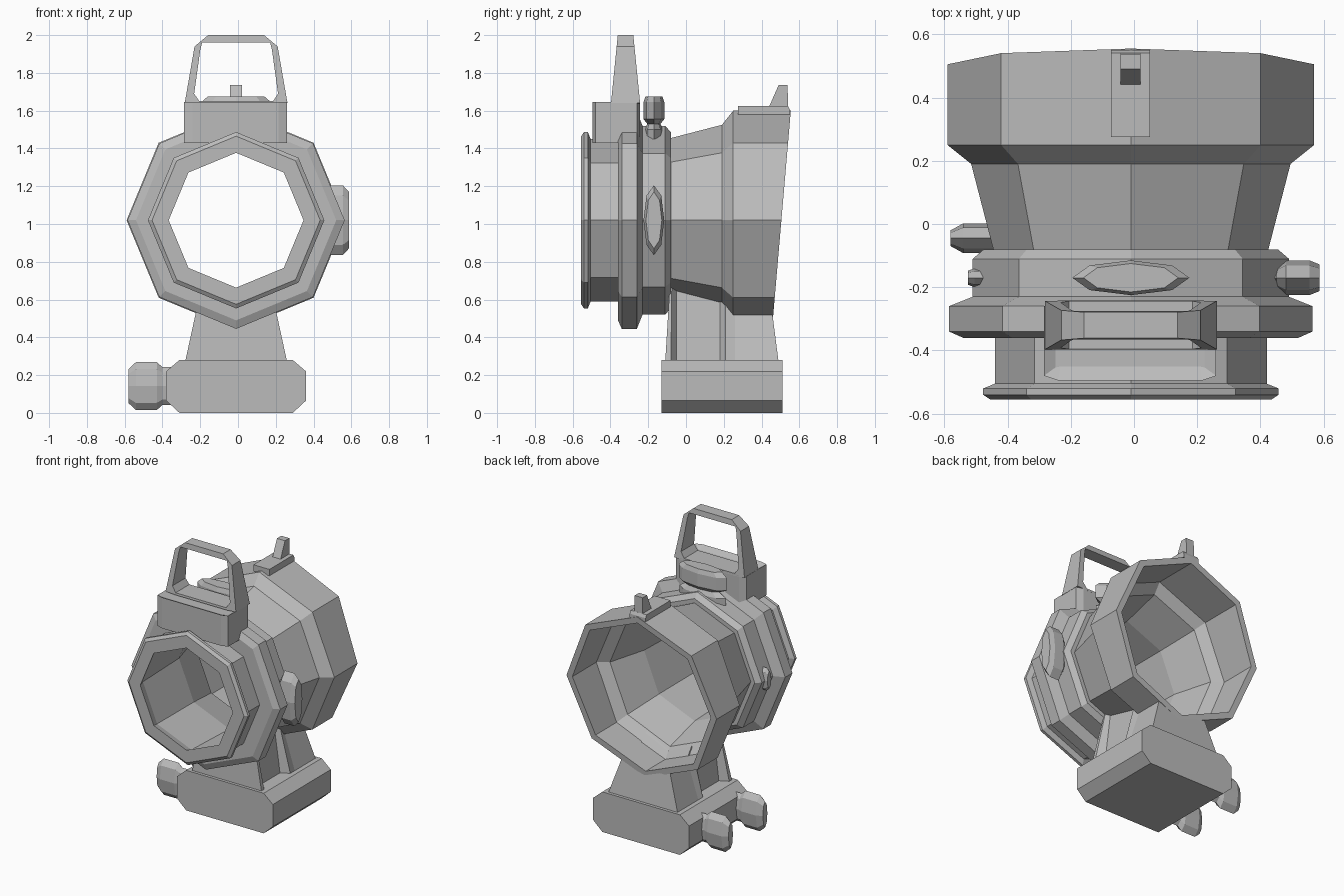
import bpy, bmesh
from math import cos, sin, pi

if "Cube" in bpy.data.objects:
    bpy.data.objects.remove(bpy.data.objects["Cube"], do_unlink=True)

GREY = (0.5, 0.5, 0.5, 1.0)
mat = bpy.data.materials.new("plain grey")
mat.use_nodes = True
mat.diffuse_color = GREY
bsdf = mat.node_tree.nodes["Principled BSDF"]
bsdf.inputs["Base Color"].default_value = GREY
bsdf.inputs["Roughness"].default_value = 0.8

CX, CZ = -0.01, 1.02      # optical axis
TURRET_Y = -0.17


def loft(name, rings, loop=False, edit=None):
    """Skin equal-sized rings; cap the ends or close into a loop."""
    bm = bmesh.new()
    rows = [[bm.verts.new(p) for p in ring] for ring in rings]
    n = len(rows[0])
    pairs = list(zip(rows, rows[1:]))
    if loop:
        pairs.append((rows[-1], rows[0]))
    for a, b in pairs:
        for i in range(n):
            j = (i + 1) % n
            bm.faces.new((a[i], a[j], b[j], b[i]))
    if not loop:
        bm.faces.new(rows[0])
        bm.faces.new(rows[-1])
    bmesh.ops.recalc_face_normals(bm, faces=bm.faces)
    if edit:
        edit(bm)
    mesh = bpy.data.meshes.new(name)
    bm.to_mesh(mesh)
    bm.free()
    mesh.materials.append(mat)
    obj = bpy.data.objects.new(name, mesh)
    bpy.context.collection.objects.link(obj)
    return obj


def extrude_y(name, outline, y0, y1):
    return loft(name, [[(x, y, z) for x, z in outline] for y in (y0, y1)])


def knob(name, centre, axis, steps):
    """Flattened eight-sided knob; steps are (position, y radius, long radius)."""
    rings = []
    for pos, ry, rl in steps:
        ring = []
        for k in range(8):
            p = list(centre)
            p[axis] = pos
            p[1] += ry * cos(k * pi / 4)
            p[2 - axis] += rl * sin(k * pi / 4)
            ring.append(p)
        rings.append(ring)
    return loft(name, rings)


def octagon(y, r, slant=0.0):
    ring = []
    for k in range(8):
        dx, dz = r * cos(k * pi / 4), r * sin(k * pi / 4)
        ring.append((CX + dx, y + slant * dz, CZ + dz))
    return ring


# Hollow barrel: outer wall front to back, then inner wall back to front
SLANT = 0.086
outer = [(-0.555, 0.445), (-0.54, 0.467), (-0.52, 0.467), (-0.505, 0.43),
         (-0.36, 0.43), (-0.36, 0.53), (-0.34, 0.575), (-0.26, 0.575),
         (-0.23, 0.5), (-0.11, 0.5), (-0.08, 0.465), (-0.08, 0.435),
         (0.19, 0.505), (0.25, 0.58)]
inner = [(0.24, 0.535), (0.19, 0.465), (-0.08, 0.39), (-0.5, 0.375)]
rings = [octagon(y, r) for y, r in outer]
rings += [octagon(0.505, 0.58, SLANT), octagon(0.505, 0.535, SLANT)]
rings += [octagon(y, r) for y, r in inner]
rings.append(octagon(-0.555, 0.357))
loft("barrel", rings, loop=True)

# Clamp base
extrude_y("clamp_base", [(-0.31, 0), (0.29, 0), (0.36, 0.065), (0.36, 0.22),
                         (0.29, 0.28), (-0.31, 0.28), (-0.38, 0.22),
                         (-0.38, 0.065)], -0.13, 0.51)

# Pedestal: wide front and rear feet joined by a narrower core
sections = [  # y at foot, y at top, half width at foot, at top, top height
    (-0.11, -0.085, 0.27, 0.18, 0.60), (-0.08, -0.075, 0.27, 0.18, 0.60),
    (-0.05, -0.05, 0.21, 0.16, 0.60), (0.18, 0.18, 0.21, 0.16, 0.54),
    (0.21, 0.21, 0.27, 0.18, 0.53), (0.26, 0.26, 0.27, 0.18, 0.46),
    (0.49, 0.455, 0.27, 0.18, 0.46)]
loft("pedestal", [[(CX - w, y, 0.27), (CX + w, y, 0.27),
                   (CX + t, yt, z + 0.083), (CX, yt, z),
                   (CX - t, yt, z + 0.083)] for y, yt, w, t, z in sections])

# Clamp nuts on the base
for label, y in (("front", -0.045), ("rear", 0.335)):
    knob(label + "_clamp_nut", (0, y, 0.142), 0,
         [(-0.58, 0.025, 0.09), (-0.54, 0.047, 0.127), (-0.43, 0.047, 0.127),
          (-0.40, 0.035, 0.10), (-0.35, 0.035, 0.10)])

# Adjustment knobs around the collar
knob("top_turret", (CX, TURRET_Y, 0), 2,
     [(1.45, 0.05, 0.18), (1.5, 0.05, 0.18), (1.53, 0.035, 0.13),
      (1.555, 0.055, 0.185), (1.645, 0.055, 0.185), (1.675, 0.045, 0.15)])
knob("left_turret", (0, TURRET_Y, CZ), 0,
     [(0.42, 0.035, 0.11), (0.45, 0.035, 0.11), (0.48, 0.055, 0.185),
      (0.555, 0.055, 0.185), (0.587, 0.042, 0.15)])
knob("right_cap", (0, TURRET_Y, CZ), 0,
     [(-0.45, 0.03, 0.08), (-0.505, 0.03, 0.08), (-0.525, 0.022, 0.06)])


# Handle block with a shallow recess in its top
def recess(bm):
    top = [f for f in bm.faces if f.normal.z > 0.9]
    bmesh.ops.inset_region(bm, faces=top, thickness=0.045)
    for v in top[0].verts:
        v.co.z -= 0.02


plan = [(-0.285, -0.48), (-0.24, -0.495), (0.215, -0.495), (0.26, -0.48),
        (0.26, -0.26), (0.215, -0.243), (-0.24, -0.243), (-0.285, -0.26)]
loft("handle_block", [[(x, y, z) for x, y in plan] for z in (1.43, 1.645)],
     edit=recess)

# Handle loop, tapering in depth toward the top
outside = [(0.272, 1.64), (0.22, 1.94), (0.148, 2.0)]
inside = [(0.222, 1.69), (0.19, 1.92), (0.18, 1.962)]


def arch(half, foot):
    pts = foot + half
    return [(CX + x, z) for x, z in pts] + [(CX - x, z) for x, z in reversed(pts)]


def at_depth(pts, side):
    return [(x, -0.32 + side * (0.077 - 0.1 * (z - 1.64)), z) for x, z in pts]


out_pts = arch(outside, [(0.2, 1.635)])
in_pts = arch(inside, [(0.195, 1.65)])
loft("handle", [at_depth(out_pts, -1), at_depth(out_pts, 1),
                at_depth(in_pts, 1), at_depth(in_pts, -1)], loop=True)


# Rear aiming post on its plate
def extrude_x(name, outline, x0, x1):
    return loft(name, [[(x, y, z) for y, z in outline] for x in (x0, x1)])


extrude_x("post_plate", [(0.275, 1.58), (0.55, 1.58), (0.55, 1.605),
                         (0.54, 1.625), (0.275, 1.625)], -0.073, 0.05)
extrude_x("aiming_post", [(0.435, 1.61), (0.54, 1.61), (0.538, 1.735),
                          (0.49, 1.735)], -0.042, 0.02)
